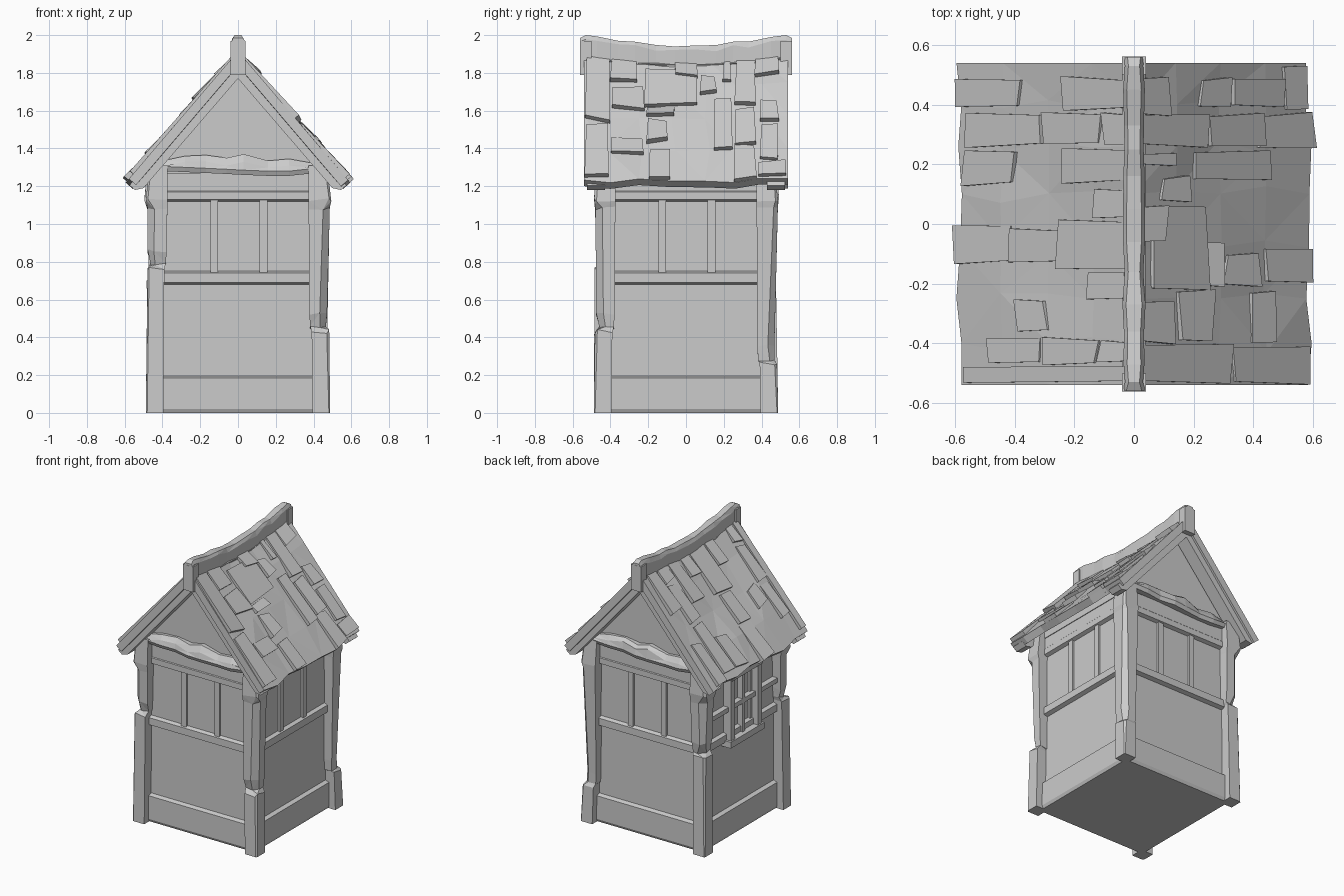
import bpy, bmesh, random
from mathutils import Vector
R = random.Random(7)


def j(a):
    return R.uniform(-a, a)


def finish(name, bm, tri=False):
    bmesh.ops.recalc_face_normals(bm, faces=bm.faces[:])
    if tri:
        bmesh.ops.triangulate(bm, faces=bm.faces[:])
    me = bpy.data.meshes.new(name)
    bm.to_mesh(me)
    bm.free()
    ob = bpy.data.objects.new(name, me)
    bpy.context.collection.objects.link(ob)
    return ob


def loft(bm, rings):
    """Skin a list of equal-length rings and cap both ends."""
    vs = [[bm.verts.new(p) for p in r] for r in rings]
    n = len(vs[0])
    for a, b in zip(vs, vs[1:]):
        for i in range(n):
            k = (i + 1) % n
            bm.faces.new((a[i], a[k], b[k], b[i]))
    bm.faces.new(vs[0])
    bm.faces.new(vs[-1])


def box(bm, x0, x1, y0, y1, z0, z1):
    loft(bm, [[(x0, y0, z), (x1, y0, z), (x1, y1, z), (x0, y1, z)] for z in (z0, z1)])


# Walls: one stepped profile (half width, height) swept round a square
bm = bmesh.new()
profile = [(.43, 0), (.44, .02), (.44, .185), (.412, .195), (.412, .68), (.44, .69), (.44, .74),
           (.415, .75), (.415, 1.12), (.44, 1.13), (.44, 1.17), (.435, 1.175), (.435, 1.27)]
loft(bm, [[(-h, -h, z), (h, -h, z), (h, h, z), (-h, h, z)] for h, z in profile])
finish("walls", bm)

# Upright stiles between the rails, two on every wall
bm = bmesh.new()
for s in (-1, 1):
    for c in (-.125, .135):
        box(bm, c - .02, c + .02, s * .40, s * .43, .74, 1.13)
        box(bm, s * .40, s * .43, c - .02, c + .02, .74, 1.13)
finish("wall_stiles", bm)

# Gable walls filling the space under the roof
bm = bmesh.new()
loft(bm, [[(-.44, y, 1.25), (.44, y, 1.25), (.44, y, 1.35), (0, y, 1.82), (-.44, y, 1.35)] for y in (-.42, .42)])
finish("gable_wall", bm)

# Rough-hewn corner posts with a chipped notch at a different height each
posts = {"front_left": (-1, -1, .79), "front_right": (1, -1, .45),
         "back_right": (1, 1, .28), "back_left": (-1, 1, .72)}
for name, (sx, sy, notch) in posts.items():
    bm = bmesh.new()
    rings = []
    # height, outer half width, chamfer, inner half width
    for z, o, c, i in [(0, .488, .008, .395), (notch - .02, .482, .01, .39), (notch, .462, .03, .382),
                       (notch + .07, .474, .035, .378), (1.08, .484, .03, .374),
                       (1.13, .492, .012, .372), (1.31, .475, .01, .372)]:
        a, b = (o, o) if z == 0 else (o + j(.006), o + j(.006))
        c *= R.uniform(.7, 1.4)
        rings.append([(sx * x, sy * y, z + (j(.012) if 0 < z < 1.2 else 0)) for x, y in
                      [(i, i), (a, i), (a, b - c), (a - c, b), (i, b)]])
    loft(bm, rings)
    finish(name + "_post", bm, True)

# Chipped tie beams across both gables
for name, s in (("front", -1), ("back", 1)):
    bm = bmesh.new()
    rings = []
    for x, lo, hi, d in [(-.40, 1.28, 1.335, .475), (-.28, 1.275, 1.36, .48), (-.17, 1.27, 1.365, .47),
                         (-.06, 1.265, 1.35, .49), (.03, 1.26, 1.37, .485), (.16, 1.255, 1.335, .475),
                         (.27, 1.255, 1.345, .48), (.41, 1.27, 1.32, .47)]:
        rings.append([(-s * x, s * .40, lo), (-s * x, s * (d - .012), lo), (-s * x, s * d, lo + .025),
                      (-s * x, s * (d - .01), hi - .03 + j(.012)), (-s * x, s * (d - .035), hi), (-s * x, s * .40, hi)])
    loft(bm, rings)
    finish(name + "_tie_beam", bm, True)

# Window on the left wall
bm = bmesh.new()
for y in (-.15, .15):
    box(bm, -.475, -.40, y - .022, y + .022, .67, 1.17)
for z, w in ((.68, .19), (1.15, .17)):
    box(bm, -.485, -.40, -w, w, z - .022, z + .022)
box(bm, -.455, -.40, -.014, .014, .69, 1.14)
for z in (.92,):
    box(bm, -.455, -.40, -.38, .38, z - .016, z + .016)
finish("left_window", bm)

# Sagging roof: h is the height above the slope, x the distance from the ridge
N = Vector((.76, 0, .65))


def roof_pt(side, x, y, h):
    sag = .04 * (1 - (y / .54) ** 2) * (1 - x / .6)
    p = Vector((x, y, 1.915 - 1.17 * x - sag)) + N * h
    return (side * p.x, p.y, p.z)


stations = [-.54, -.4, -.25, -.08, .1, .26, .39, .54]
for name, s in (("left", -1), ("right", 1)):
    bm = bmesh.new()
    rings = []
    for y in stations:
        end = abs(y) > .5
        e = .585 + j(.012)
        top = [roof_pt(s, x, y + (0 if end else j(.03)), 0 if end else j(.010)) for x in (0, .14, .29, .44)]
        rings.append(top + [roof_pt(s, e, y, 0), roof_pt(s, e, y, -.05), roof_pt(s, 0, y, -.05)])
    loft(bm, rings)
    finish(name + "_roof_slope", bm, True)

# Wedge shingles: y range, then start and end distance from the ridge
shingles = {
    "right": [(.36, .49, .02, .12), (.39, .49, .22, .33), (.39, .49, .33, .51), (.38, .53, .50, .585),
              (.26, .37, .02, .25), (.26, .37, .25, .44), (.25, .37, .42, .605), (.19, .24, .02, .14),
              (.07, .16, .09, .19), (.15, .25, .20, .46), (-.06, .06, .02, .11), (-.22, .06, .06, .25),
              (-.21, -.06, .24, .30), (-.21, -.10, .30, .42), (-.20, -.08, .44, .60), (-.40, -.26, .02, .14),
              (-.40, -.23, .39, .48), (-.39, -.22, .15, .27), (-.53, -.40, .02, .33), (-.535, -.41, .33, .59)],
    "left": [(.38, .49, .02, .24), (.39, .49, .38, .60), (.26, .37, .02, .11), (.27, .37, .11, .31),
             (.26, .37, .31, .57), (.14, .25, .02, .24), (.13, .25, .40, .575), (.02, .12, .02, .14),
             (-.15, .01, .02, .26), (-.13, -.02, .25, .42), (-.13, .00, .41, .605), (-.25, -.16, .02, .16),
             (-.36, -.25, .29, .40), (-.46, -.39, .02, .12), (-.47, -.38, .12, .31), (-.47, -.38, .31, .49),
             (-.535, -.475, .02, .575)]}
for name, s in (("left", -1), ("right", 1)):
    bm = bmesh.new()
    for y0, y1, x0, x1 in shingles[name]:
        t = R.uniform(.022, .032)
        rings = []
        for x, h, w in ((x0, .010, .006), (x1 - .02, t, 0)):
            a, b = y0 + w + j(.005), y1 - w + j(.005)
            k = j(.008)
            rings.append([roof_pt(s, x - k, a, -.03), roof_pt(s, x - k, a, h), roof_pt(s, x + k, b, h + j(.003)),
                          roof_pt(s, x + k, b, -.03)])
        loft(bm, rings)
    finish(name + "_shingles", bm)

# Barge boards along both gable edges
bm = bmesh.new()
for s in (-1, 1):
    for e in (-1, 1):
        loft(bm, [[(s * x, e * y, z) for x, z in ((0, 1.875), (.575, 1.205), (.545, 1.18), (.50, 1.19), (0, 1.77))]
                  for y in (.43, .525)])
finish("barge_boards", bm)

# Wavy ridge beam with hanging end blocks
bm = bmesh.new()
rings = []
for y, z in [(-.56, 1.985), (-.53, 2.0), (-.47, 1.993), (-.36, 1.97), (-.27, 1.965), (-.16, 1.948), (-.06, 1.94), (.05, 1.945),
             (.16, 1.947), (.25, 1.965), (.33, 1.965), (.45, 1.99), (.53, 2.0), (.56, 1.985)]:
    w = .035 + j(.005)
    b = z - .12
    rings.append([(-w, y, b), (w, y, b), (w, y, z - .025 + j(.008)), (w - .012, y, z),
                  (.012 - w, y, z), (-w, y, z - .025 + j(.008))])
loft(bm, rings)
for s in (-1, 1):
    box(bm, -.041, .041, s * .50, s * .561, 1.79, 1.97)
finish("ridge_beam", bm, True)
